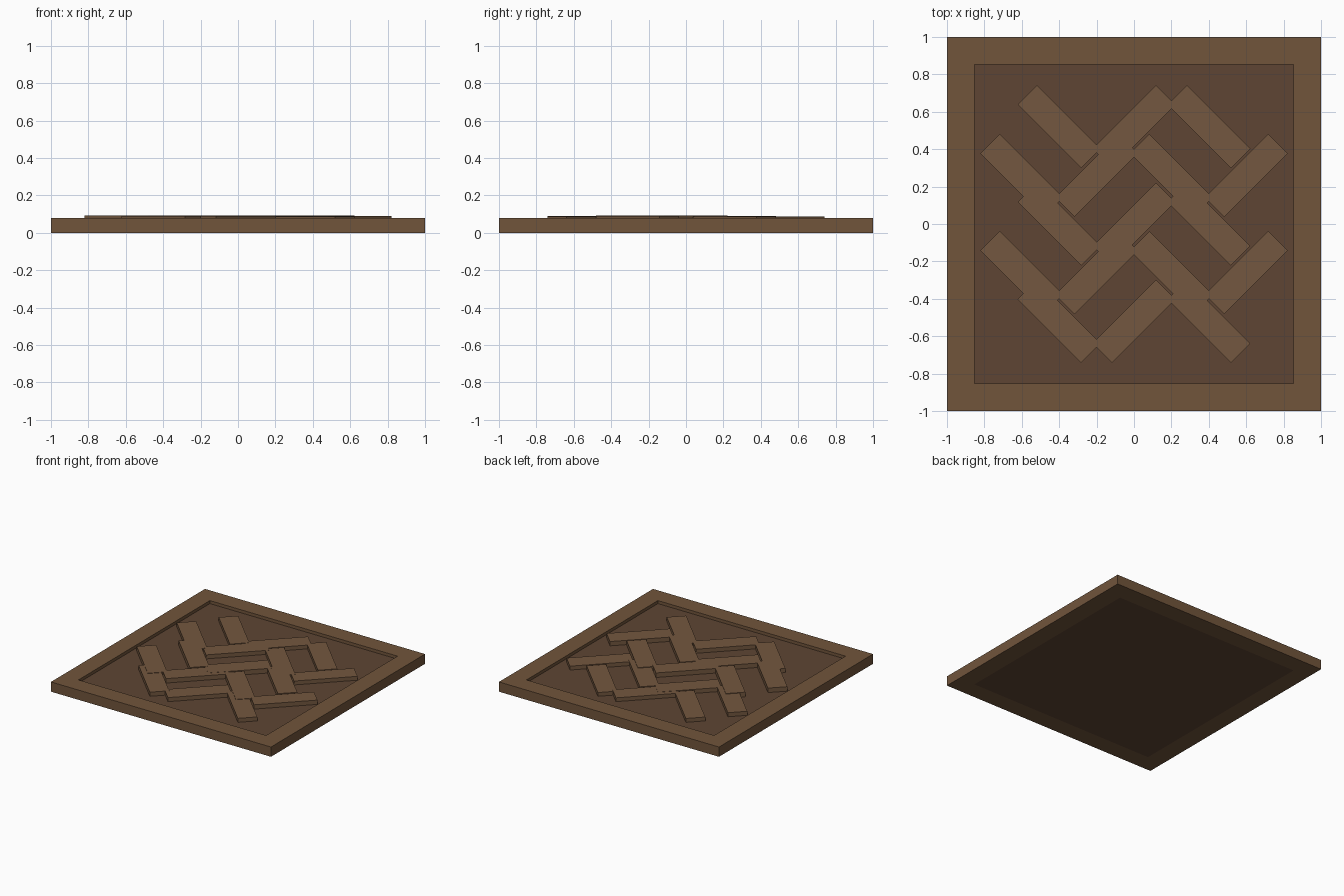
import bpy, bmesh, math

if "Cube" in bpy.data.objects:
    bpy.data.objects.remove(bpy.data.objects["Cube"])

def material(name, rgb):
    m = bpy.data.materials.new(name)
    m.diffuse_color = (*rgb, 1)
    m.use_nodes = True
    m.node_tree.nodes["Principled BSDF"].inputs["Base Color"].default_value = m.diffuse_color
    return m

oak = material("oak", (0.165, 0.09, 0.044))
dark = material("dark_oak", (0.112, 0.06, 0.033))
plank_mat = material("plank_oak", (0.175, 0.097, 0.05))

def finish(name, bm, mat):
    bmesh.ops.recalc_face_normals(bm, faces=bm.faces)
    me = bpy.data.meshes.new(name)
    bm.to_mesh(me)
    bm.free()
    me.materials.append(mat)
    ob = bpy.data.objects.new(name, me)
    bpy.context.collection.objects.link(ob)
    return ob

def box(name, size, loc, mat, angle=0):
    bm = bmesh.new()
    bmesh.ops.create_cube(bm, size=1)
    bmesh.ops.scale(bm, vec=size, verts=bm.verts)
    ob = finish(name, bm, mat)
    ob.location = loc
    ob.rotation_euler.z = angle
    return ob

# square frame: one closed ring with a rectangular section
OUT, INN, H = 1.0, 0.853, 0.08
bm = bmesh.new()
corners = [(-1, -1), (1, -1), (1, 1), (-1, 1)]
loops = [[bm.verts.new((r * x, r * y, z)) for x, y in corners]
         for r, z in ((OUT, 0), (OUT, H), (INN, H), (INN, 0))]
for i in range(4):
    a, b = loops[i], loops[(i + 1) % 4]
    for j in range(4):
        k = (j + 1) % 4
        bm.faces.new((a[j], a[k], b[k], b[j]))
finish("frame", bm, oak)

# recessed backing panel
PANEL = 0.055
box("panel", (2 * INN, 2 * INN, PANEL), (0, 0, PANEL / 2), dark)

# herringbone planks: staggered rows, alternating diagonals, slightly uneven tops
row_top = (0.087, 0.0885, 0.093, 0.092, 0.089)
for row, top in enumerate(row_top):
    y = 0.52 - 0.26 * row
    xs = (-0.4, 0, 0.4) if row % 2 == 0 else (-0.6, -0.2, 0.2, 0.6)
    for col, x in enumerate(xs):
        angle = math.radians(-45 if col % 2 == 0 else 45)
        t = top - 0.0005 * col
        base = PANEL - 0.005
        box(f"plank_{row}_{col}", (0.48, 0.147, t - base),
            (x, y, (t + base) / 2), plank_mat, angle)
